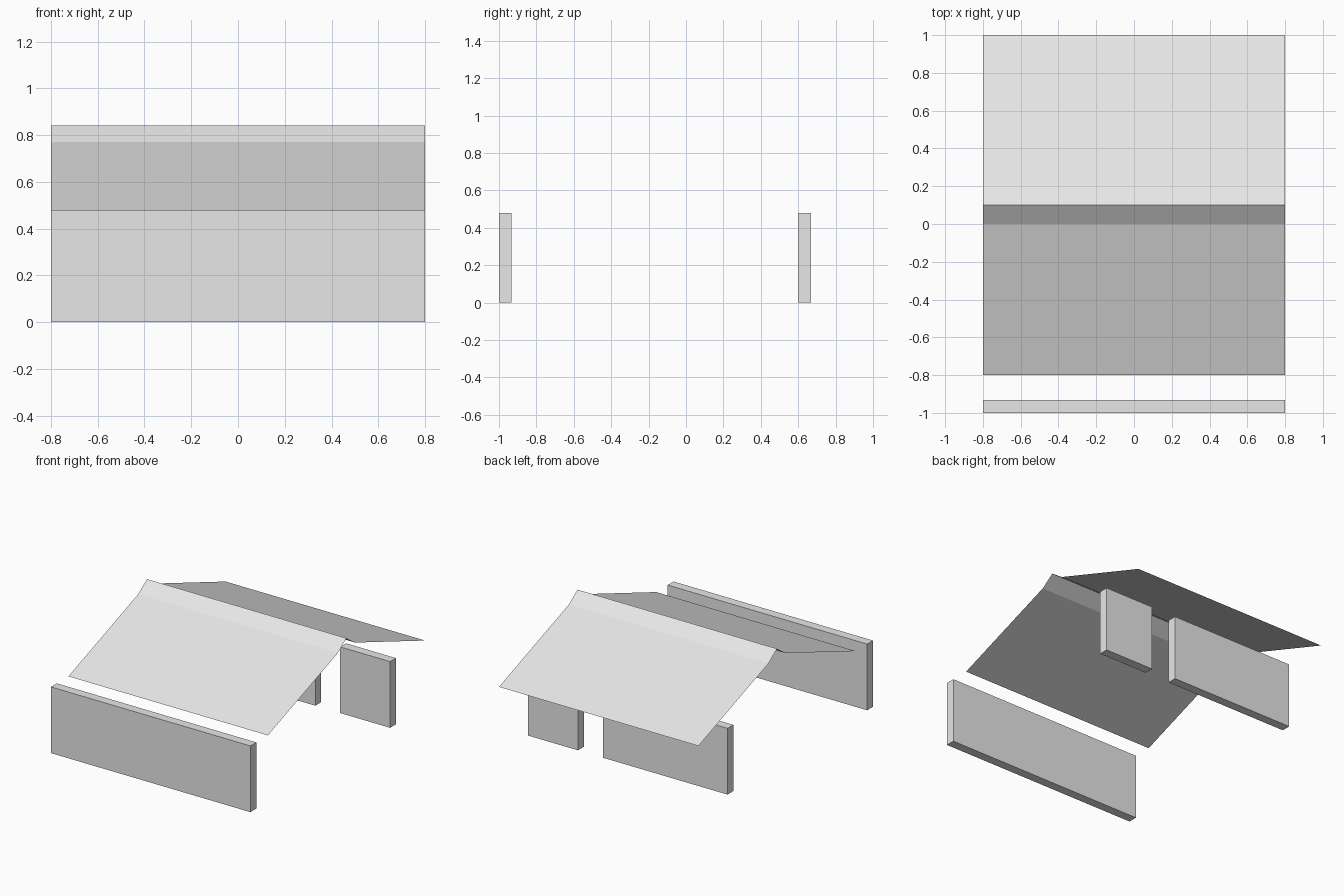
import bpy
import bmesh

cube = bpy.data.objects.get("Cube")
if cube:
    bpy.data.objects.remove(cube, do_unlink=True)

HALF_X = 0.8
WALL_H = 0.48
WALL_T = 0.067

# Single plain material
grey = bpy.data.materials.new("light_grey")
grey.use_nodes = True
grey.diffuse_color = (0.8, 0.8, 0.8, 1)
grey.node_tree.nodes["Principled BSDF"].inputs["Base Color"].default_value = (0.8, 0.8, 0.8, 1)


def finish(name, bm):
    mesh = bpy.data.meshes.new(name)
    bm.to_mesh(mesh)
    bm.free()
    mesh.materials.append(grey)
    obj = bpy.data.objects.new(name, mesh)
    bpy.context.collection.objects.link(obj)
    return obj


def wall(name, x0, x1, y0):
    """Upright slab standing on the ground, from x0 to x1."""
    bm = bmesh.new()
    bmesh.ops.create_cube(bm, size=1)
    bmesh.ops.scale(bm, vec=(x1 - x0, WALL_T, WALL_H), verts=bm.verts)
    bmesh.ops.translate(bm, vec=((x0 + x1) / 2, y0 + WALL_T / 2, WALL_H / 2), verts=bm.verts)
    return finish(name, bm)


def sheet(name, profile):
    """Thin sheet: a (y, z) profile swept across the full width."""
    bm = bmesh.new()
    rows = [[bm.verts.new((x, y, z)) for x in (-HALF_X, HALF_X)] for y, z in profile]
    for a, b in zip(rows, rows[1:]):
        bm.faces.new((a[0], a[1], b[1], b[0]))
    return finish(name, bm)


# Front wall, and back wall with a doorway gap
wall("front_wall", -HALF_X, HALF_X, -1.0)
wall("back_wall_long", -HALF_X, 0.2, 0.6)
wall("back_wall_short", 0.4, HALF_X, 0.6)

# Roof: shallow slopes meeting in a steeper ridge
sheet("roof", [(-0.8, WALL_H), (0, 0.771), (0.1, 0.841), (0.2, 0.771), (1.0, WALL_H)])
